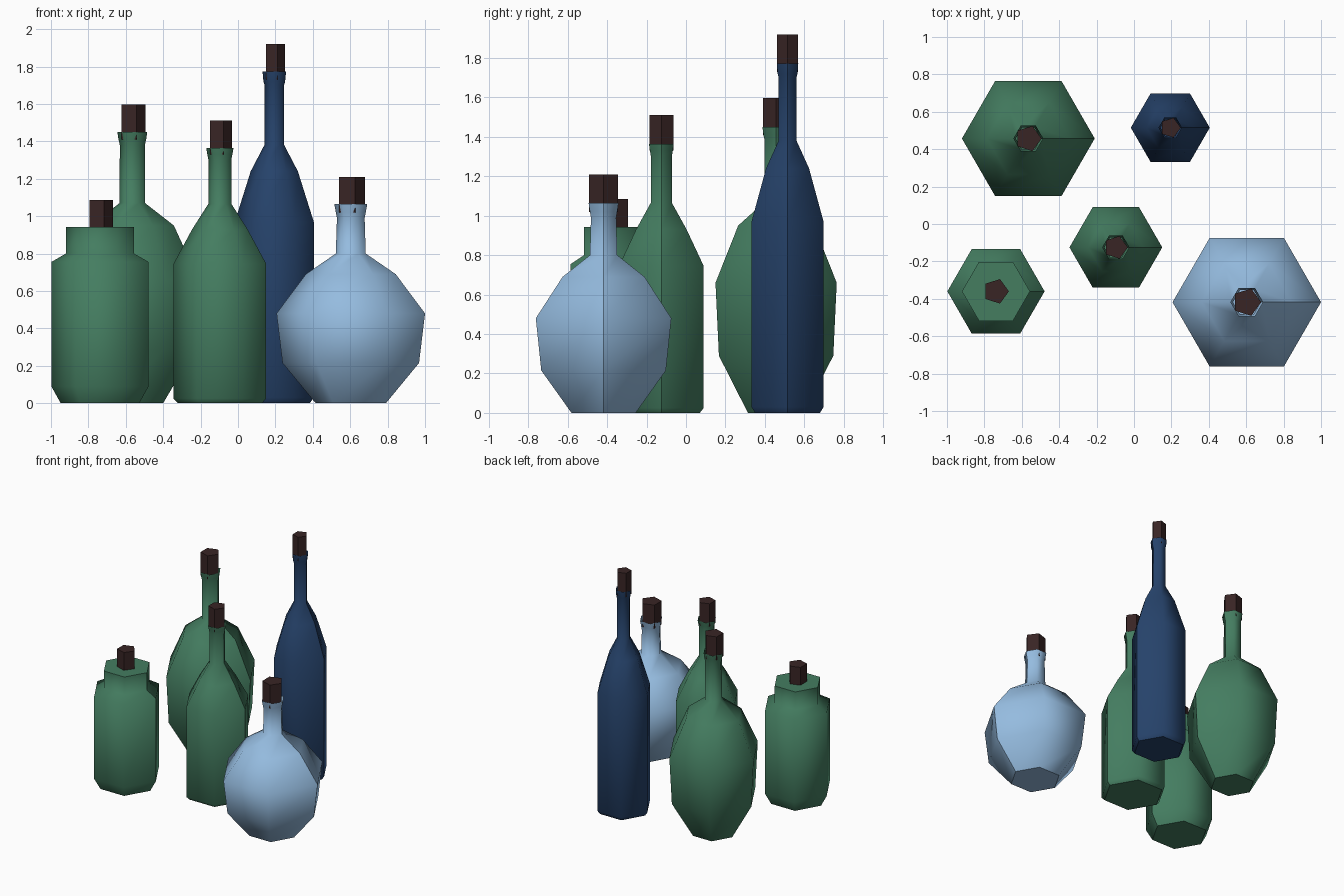
import bpy, bmesh, math

if "Cube" in bpy.data.objects:
    bpy.data.objects.remove(bpy.data.objects["Cube"])


def material(name, rgb):
    m = bpy.data.materials.new(name)
    m.diffuse_color = (*rgb, 1)
    m.use_nodes = True
    m.node_tree.nodes["Principled BSDF"].inputs["Base Color"].default_value = m.diffuse_color
    return m


GREEN = material("bottle green", (0.058, 0.205, 0.118))
NAVY = material("navy glass", (0.019, 0.055, 0.145))
SKY = material("pale blue glass", (0.30, 0.50, 0.74))
CORK = material("dark cork", (0.040, 0.018, 0.018))


def lathe(name, centre, profile, sides, mat, smooth, top_cap):
    """Revolve (radius, height) pairs; the first corner lies on +x."""
    bm = bmesh.new()
    rings = []
    for r, z in profile:
        rings.append([bm.verts.new((r * math.cos(math.tau * i / sides),
                                    r * math.sin(math.tau * i / sides), z))
                      for i in range(sides)])
    for a, b in zip(rings, rings[1:]):
        for i in range(sides):
            j = (i + 1) % sides
            bm.faces.new((a[i], a[j], b[j], b[i])).smooth = smooth
    # flat ends with crisp rims
    caps = [bm.faces.new(rings[0][::-1])]
    if top_cap:
        caps.append(bm.faces.new(rings[-1]))
    for f in caps:
        for e in f.edges:
            e.smooth = False
    # sharp seam down the +x corner
    for a, b in zip(rings, rings[1:]):
        bm.edges.get((a[0], b[0])).smooth = False
    mesh = bpy.data.meshes.new(name)
    bm.to_mesh(mesh)
    bm.free()
    mesh.materials.append(mat)
    obj = bpy.data.objects.new(name, mesh)
    obj.location = (*centre, 0)
    bpy.context.collection.objects.link(obj)


# name, centre, glass, profile, closed top, cork radius, cork bottom, cork top
BOTTLES = [
    ("jar", (-0.738, -0.36), GREEN,
     [(0.21, 0), (0.26, 0.09), (0.26, 0.755), (0.182, 0.80), (0.182, 0.942)],
     True, 0.069, 0.90, 1.085),
    ("round_green_bottle", (-0.565, 0.457), GREEN,
     [(0.165, 0), (0.335, 0.29), (0.355, 0.66), (0.222, 0.95), (0.068, 1.07),
      (0.067, 1.38), (0.074, 1.41), (0.08, 1.45)],
     False, 0.071, 1.41, 1.597),
    ("tall_green_bottle", (-0.097, -0.125), GREEN,
     [(0.225, 0), (0.248, 0.025), (0.248, 0.745), (0.148, 0.93), (0.062, 1.065),
      (0.061, 1.30), (0.067, 1.33), (0.073, 1.365)],
     False, 0.064, 1.33, 1.512),
    ("navy_bottle", (0.194, 0.515), NAVY,
     [(0.19, 0), (0.211, 0.03), (0.211, 0.97), (0.126, 1.24), (0.053, 1.38),
      (0.052, 1.70), (0.058, 1.72), (0.063, 1.773)],
     False, 0.056, 1.73, 1.92),
    ("flask", (0.603, -0.418), SKY,
     [(0.188, 0), (0.365, 0.215), (0.397, 0.48), (0.24, 0.69), (0.08, 0.80),
      (0.074, 0.99), (0.08, 1.02), (0.088, 1.065)],
     False, 0.077, 1.02, 1.208),
]

for name, centre, glass, profile, closed, r, z0, z1 in BOTTLES:
    lathe(name, centre, profile, 6, glass, True, closed)
    lathe(name + "_cork", centre, [(r, z0), (r, z1)], 5, CORK, False, True)
